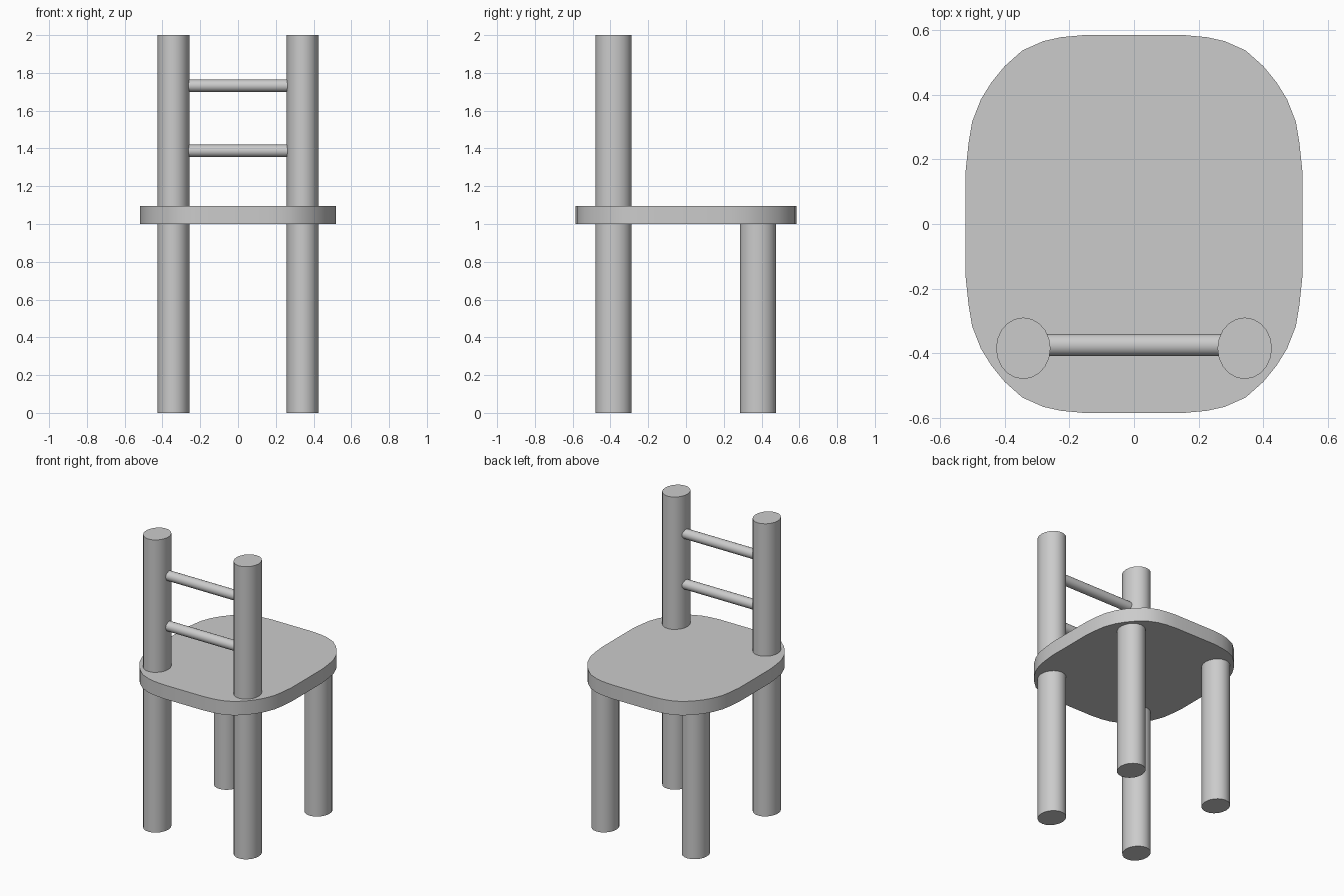
import bpy, bmesh, math

if "Cube" in bpy.data.objects:
    bpy.data.objects.remove(bpy.data.objects["Cube"])


def smooth(obj):
    bpy.ops.object.select_all(action='DESELECT')
    obj.select_set(True)
    bpy.context.view_layer.objects.active = obj
    bpy.ops.object.shade_smooth_by_angle(angle=math.radians(35))


def rod(name, center, rx, ry, length, sides, rotation=(0, 0, 0)):
    bpy.ops.mesh.primitive_cylinder_add(vertices=sides, radius=1, depth=1,
                                        location=center, rotation=rotation)
    obj = bpy.context.object
    obj.name = name
    obj.scale = (rx, ry, length)
    bpy.ops.object.transform_apply(location=False, rotation=True, scale=True)
    smooth(obj)


# Seat: one rounded corner mirrored into a full outline, then extruded
corner = [(0.52, 0.165), (0.511, 0.25), (0.50, 0.316), (0.473, 0.385),
          (0.44, 0.438), (0.40, 0.487), (0.345, 0.536), (0.28, 0.565),
          (0.225, 0.577), (0.15, 0.584)]
half = corner + [(-x, y) for x, y in reversed(corner)]
outline = half + [(-x, -y) for x, y in half]
bm = bmesh.new()
face = bm.faces.new([bm.verts.new((x, y, 1.0)) for x, y in outline])
top = bmesh.ops.extrude_face_region(bm, geom=[face])["geom"]
bmesh.ops.translate(bm, vec=(0, 0, 0.095),
                    verts=[v for v in top if isinstance(v, bmesh.types.BMVert)])
bmesh.ops.recalc_face_normals(bm, faces=bm.faces)
mesh = bpy.data.meshes.new("seat")
bm.to_mesh(mesh)
bm.free()
seat = bpy.data.objects.new("seat", mesh)
bpy.context.collection.objects.link(seat)
smooth(seat)

# Tall backrest posts and short seat legs, slightly oval in section
for side, x in (("left", -0.342), ("right", 0.342)):
    rod(f"backrest_post_{side}", (x, -0.384, 1.0), 0.084, 0.095, 2.0, 20)
    rod(f"short_leg_{side}", (x, 0.381, 0.5), 0.084, 0.095, 1.0, 20)

# Backrest rungs between the posts
for name, z in (("lower_rung", 1.387), ("upper_rung", 1.732)):
    rod(name, (0, -0.374, z), 0.033, 0.034, 0.54, 20, (0, math.pi / 2, 0))
